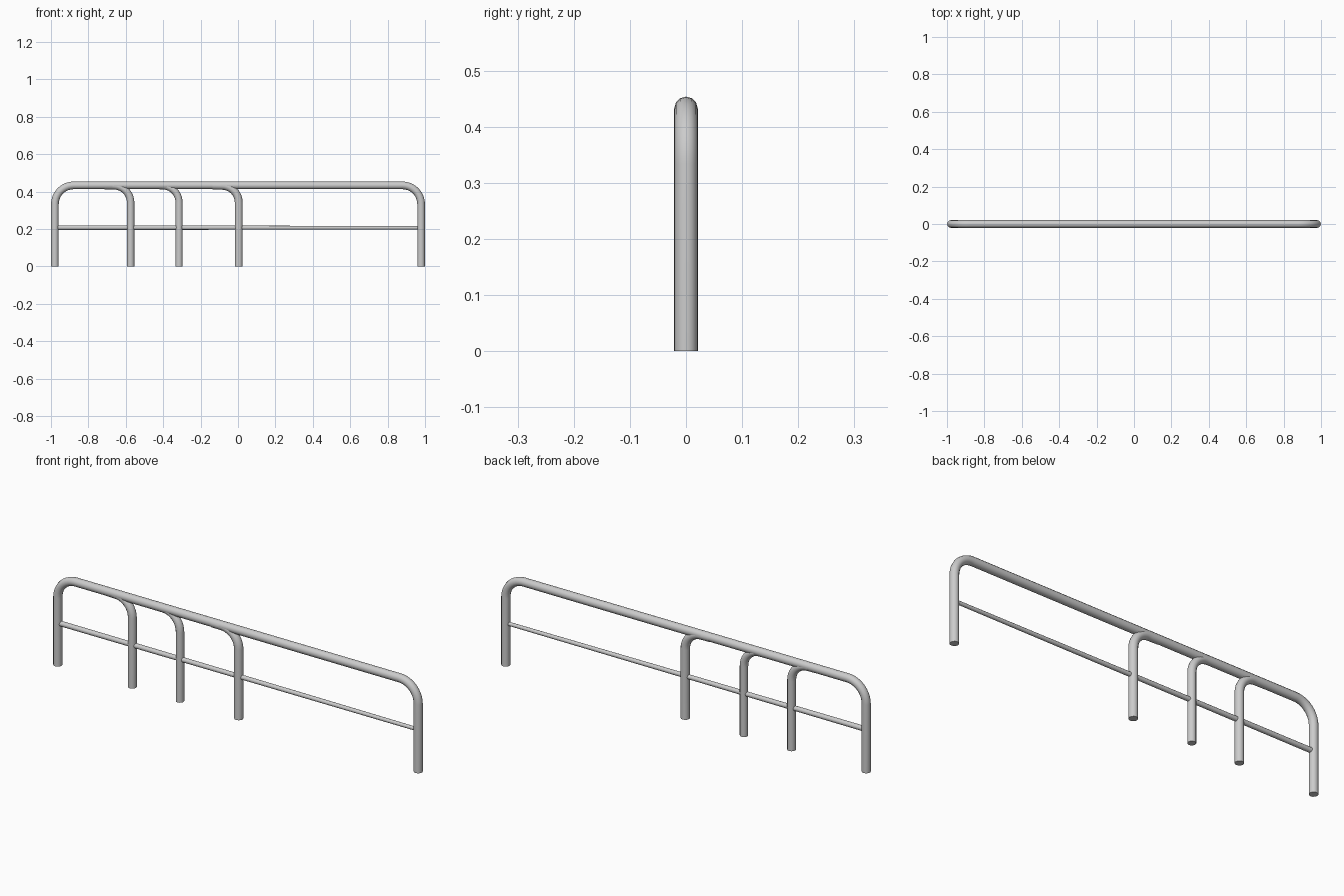
import bpy
import math

if "Cube" in bpy.data.objects:
    bpy.data.objects.remove(bpy.data.objects["Cube"])

SIDES_RES = 4  # curve bevel resolution


def tube(name, points, radius, taper=None):
    """Sweep a capped round pipe along a path in the XZ plane."""
    curve = bpy.data.curves.new(name, 'CURVE')
    curve.dimensions = '3D'
    curve.bevel_depth = radius
    curve.bevel_resolution = SIDES_RES
    curve.use_fill_caps = True
    line = curve.splines.new('POLY')
    line.points.add(len(points) - 1)
    for i, (p, (x, z)) in enumerate(zip(line.points, points)):
        p.co = (x, 0, z, 1)
        if taper:
            p.radius = taper[i]
    obj = bpy.data.objects.new(name, curve)
    bpy.context.collection.objects.link(obj)
    bpy.ops.object.select_all(action='DESELECT')
    obj.select_set(True)
    bpy.context.view_layer.objects.active = obj
    bpy.ops.object.convert(target='MESH')
    bpy.ops.object.shade_smooth_by_angle(angle=math.radians(40))
    return bpy.context.object


def bend(cx, cz, r, a0, a1, steps=10):
    """Points on a rounded corner, angles in degrees."""
    angles = [math.radians(a0 + (a1 - a0) * i / steps) for i in range(steps + 1)]
    return [(cx + r * math.cos(a), cz + r * math.sin(a)) for a in angles]


# Outer hoop: two end legs and top rail in one bent pipe
LEG_X, TOP_Z, R = 0.979, 0.433, 0.1
hoop = [(-LEG_X, 0)]
hoop += bend(-LEG_X + R, TOP_Z - R, R, 180, 90)
hoop += bend(LEG_X - R, TOP_Z - R, R, 90, 0)
hoop += [(LEG_X, 0)]
tube("outer_hoop", hoop, 0.0205)

# Inner legs, bending left into the top rail
for i, (x, r) in enumerate([(-0.574, 0.02), (-0.315, 0.019), (0.004, 0.021)]):
    path = [(x, 0)] + bend(x - 0.09, 0.431 - 0.09, 0.09, 0, 90)
    path.append((x - 0.14, 0.432))
    tube(f"inner_leg_{i + 1}", path, r)

# Thin lower rail, slightly tapering to the right
tube("lower_rail", [(-0.975, 0.207), (0, 0.207), (0.975, 0.206)], 0.01,
     taper=[1.25, 1.1, 0.9])
